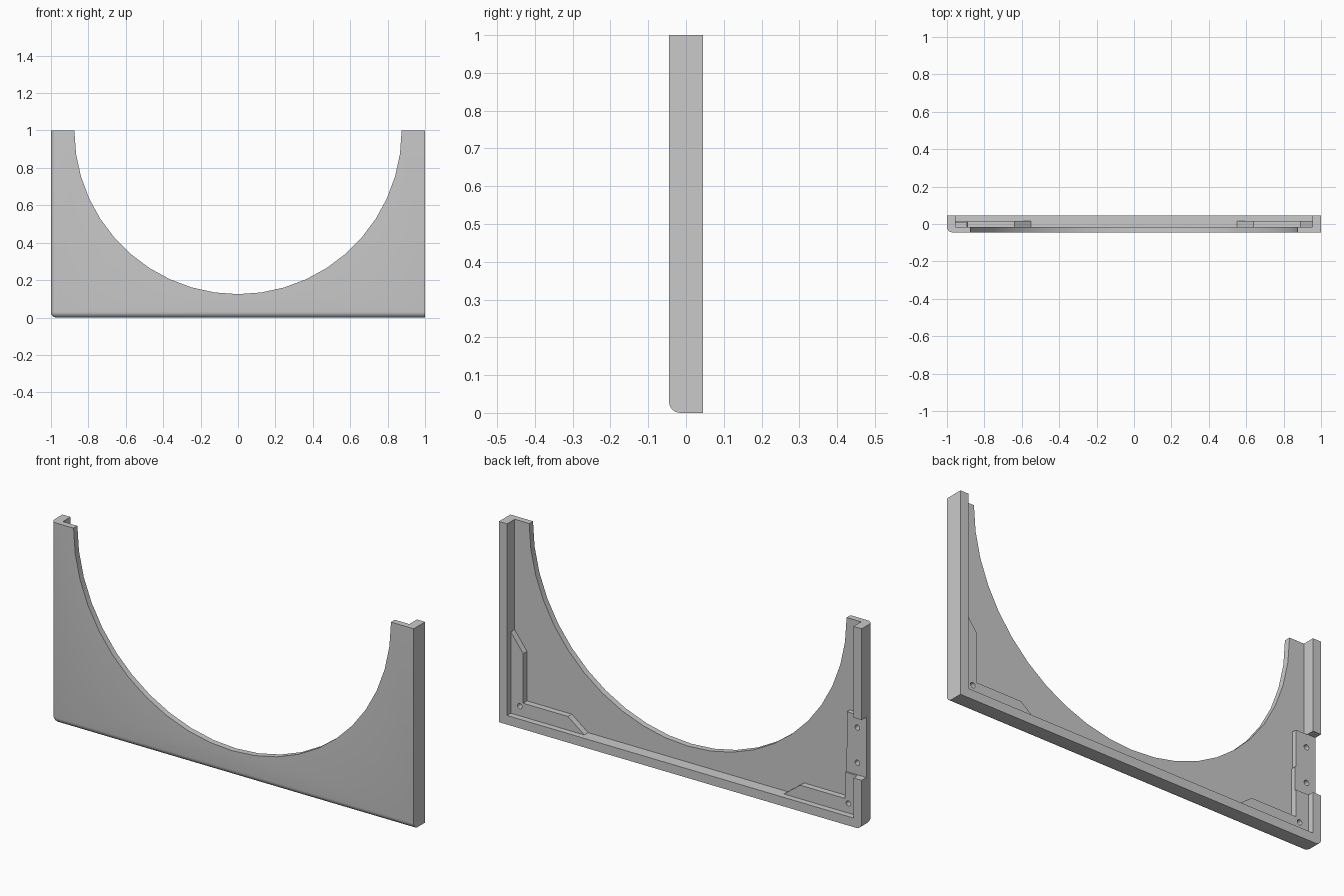
import bpy, bmesh, math
from mathutils import Matrix, Vector

cube = bpy.data.objects.get("Cube")
if cube:
    bpy.data.objects.remove(cube, do_unlink=True)

grey = bpy.data.materials.new("light grey")
grey.use_nodes = True
colour = (0.59, 0.59, 0.59, 1)
grey.diffuse_color = colour
grey.node_tree.nodes["Principled BSDF"].inputs["Base Color"].default_value = colour

FRONT, BACK = -0.045, 0.045
RIM = 0.045          # rim thickness
FLOOR = -0.015       # rear face of the thin web
PAD = 0.008          # rear face of the hinge pad
BRACKET = 0.015      # rear face of the corner brackets
ROUND = 0.03


def make(name, bm):
    bmesh.ops.recalc_face_normals(bm, faces=bm.faces)
    mesh = bpy.data.meshes.new(name)
    bm.to_mesh(mesh)
    bm.free()
    mesh.materials.append(grey)
    ob = bpy.data.objects.new(name, mesh)
    bpy.context.collection.objects.link(ob)
    return ob


def box_bm(lo, hi):
    bm = bmesh.new()
    bmesh.ops.create_cube(bm, size=1)
    lo, hi = Vector(lo), Vector(hi)
    for v in bm.verts:
        v.co = [(lo[i] + hi[i]) / 2 + v.co[i] * (hi[i] - lo[i]) for i in range(3)]
    return bm


def rod(name, x, z, radius, y0, y1, sides):
    bm = bmesh.new()
    bmesh.ops.create_cone(bm, cap_ends=True, segments=sides, radius1=radius,
                          radius2=radius, depth=y1 - y0)
    bm.transform(Matrix.Translation((x, (y0 + y1) / 2, z))
                 @ Matrix.Rotation(math.pi / 2, 4, "X"))
    return make(name, bm)


def prism(name, outline, y0, y1):
    bm = bmesh.new()
    face = bm.faces.new([bm.verts.new((x, y0, z)) for x, z in outline])
    out = bmesh.ops.extrude_face_region(bm, geom=[face])
    for g in out["geom"]:
        if isinstance(g, bmesh.types.BMVert):
            g.co.y = y1
    return make(name, bm)


def combine(target, tool, operation):
    mod = target.modifiers.new(operation, "BOOLEAN")
    mod.operation = operation
    mod.solver = "EXACT"
    mod.object = tool
    tool.hide_render = True
    bpy.context.view_layer.objects.active = target
    bpy.ops.object.modifier_apply(modifier=mod.name)
    bpy.data.objects.remove(tool, do_unlink=True)


# Panel block: the three edges meeting at the lower front corner are rounded
bm = box_bm((-1, FRONT, 0), (1, BACK, 1))
corner = min(bm.verts, key=lambda v: sum(v.co))
bmesh.ops.bevel(bm, geom=list(corner.link_edges), offset=ROUND, offset_type="OFFSET",
                segments=6, profile=0.5, affect="EDGES")
panel = make("arched_panel", bm)

# Rear recess leaves a rim on both sides and the bottom
combine(panel, make("recess_cutter", box_bm((RIM - 1, FLOOR, RIM), (1 - RIM, 0.2, 1.2))),
        "DIFFERENCE")

# L-shaped corner brackets with tapered ends, sunk slightly into the rim
a, b = 1 - RIM, RIM
width, short, long, sink = 0.068, 0.315, 0.405, 0.01
for side in (-1, 1):
    outline = [(a + sink, b - sink), (a - long, b - sink), (a - long, b),
               (a - short, b + width), (a - width, b + width),
               (a - width, b + short), (a, b + long), (a + sink, b + long)]
    combine(panel, prism("bracket", [(side * x, z) for x, z in outline],
                         FLOOR - sink, BRACKET), "UNION")

# Hinge pad, then the notch through the rim around it
combine(panel, make("hinge_pad", box_bm((-0.97, FLOOR - sink, 0.246), (-0.892, 0.012, 0.544))),
        "UNION")
combine(panel, make("notch_cutter", box_bm((-1.1, PAD, 0.245), (-0.87, 0.2, 0.545))),
        "DIFFERENCE")

# Arched opening
combine(panel, rod("arch_cutter", 0, 1, 0.875, -0.2, 0.2, 44), "DIFFERENCE")

# Blind screw holes in the brackets and hinge pad
for x, z in ((-0.906, 0.093), (0.906, 0.093), (-0.95, 0.305), (-0.95, 0.48)):
    combine(panel, rod("screw_cutter", x, z, 0.013, -0.035, 0.1, 20), "DIFFERENCE")

# Smooth rounds with sharp edges
bpy.ops.object.select_all(action="DESELECT")
panel.select_set(True)
bpy.context.view_layer.objects.active = panel
bpy.ops.object.shade_smooth_by_angle(angle=math.radians(30))
